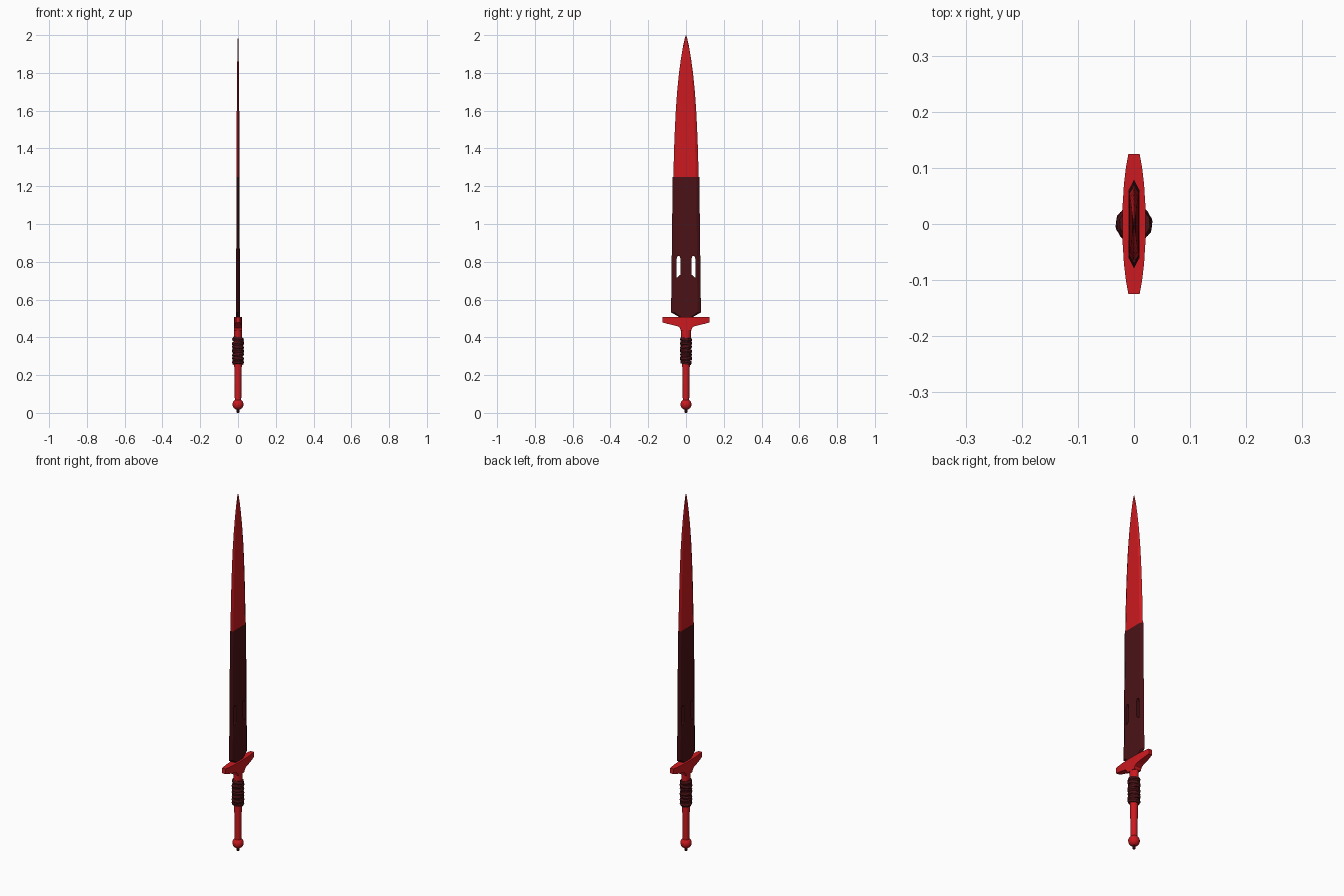
import bpy, bmesh, math
from mathutils import Matrix, Vector

if "Cube" in bpy.data.objects:
    bpy.data.objects.remove(bpy.data.objects["Cube"])


def material(name, color):
    m = bpy.data.materials.new(name)
    m.diffuse_color = (*color, 1)
    m.use_nodes = True
    m.node_tree.nodes["Principled BSDF"].inputs["Base Color"].default_value = m.diffuse_color
    return m


RED = material("red", (0.6, 0.01, 0.014))
DARK = material("dark_red", (0.07, 0.006, 0.008))


def finish(bm, name, mat, smooth=None):
    bmesh.ops.recalc_face_normals(bm, faces=bm.faces)
    me = bpy.data.meshes.new(name)
    bm.to_mesh(me)
    bm.free()
    ob = bpy.data.objects.new(name, me)
    bpy.context.collection.objects.link(ob)
    if mat:
        me.materials.append(mat)
    if smooth:
        bpy.ops.object.select_all(action='DESELECT')
        ob.select_set(True)
        bpy.context.view_layer.objects.active = ob
        bpy.ops.object.shade_smooth_by_angle(angle=math.radians(smooth))
    return ob


def loft(name, rings, mat, smooth=None):
    """Skin a list of equal-sized point rings and cap both ends."""
    bm = bmesh.new()
    vs = [[bm.verts.new(p) for p in r] for r in rings]
    n = len(vs[0])
    for a, b in zip(vs, vs[1:]):
        for i in range(n):
            j = (i + 1) % n
            bm.faces.new((a[i], a[j], b[j], b[i]))
    bm.faces.new(vs[0])
    bm.faces.new(vs[-1])
    return finish(bm, name, mat, smooth)


def blade_ring(z, w, t):
    f = w * 0.77
    return [(0, w, z), (-t, f, z), (-t, -f, z), (0, -w, z), (t, -f, z), (t, f, z)]


def round_ring(z, rx, ry, n=16):
    return [(rx * math.cos(2 * math.pi * i / n), ry * math.sin(2 * math.pi * i / n), z)
            for i in range(n)]


# Red upper blade with curved tip
loft("blade_tip", [blade_ring(*s) for s in (
    (1.25, .067, .0085), (1.4, .063, .0078), (1.5, .059, .0072), (1.6, .054, .0066),
    (1.7, .047, .0058), (1.8, .037, .0048), (1.88, .026, .0037), (1.94, .016, .0025),
    (1.98, .007, .0014), (2.0, .0005, .0003))], RED)

# Dark lower blade with shoulders
lower = loft("lower_blade", [blade_ring(*s) for s in (
    (.495, .025, .009), (.51, .04, .0095), (.532, .079, .0095), (1.25, .0705, .009))], DARK)

# Two see-through slots cut in the lower blade
slot = [(.05, .715), (.05, .815), (.045, .83), (.034, .83), (.029, .815), (.029, .732)]
for s, side in ((-1, "left"), (1, "right")):
    cutter = loft("slot_cutter_" + side,
                  [[(x, s * y, z) for y, z in slot] for x in (-.05, .05)], None)
    cutter.hide_render = True
    cutter.hide_set(True)
    mod = lower.modifiers.new("slot_" + side, 'BOOLEAN')
    mod.object = cutter
    mod.operation = 'DIFFERENCE'
    mod.solver = 'EXACT'
bpy.context.view_layer.update()
cut = bpy.data.meshes.new_from_object(
    lower.evaluated_get(bpy.context.evaluated_depsgraph_get()))
lower.modifiers.clear()
lower.data = cut
for ob in [o for o in bpy.data.objects if o.name.startswith("slot_cutter")]:
    bpy.data.objects.remove(ob)

# Crossguard: y, underside z, half thickness, mirrored about the centre
half = [(.125, .479, .01), (.1, .472, .0145), (.07, .465, .018),
        (.045, .459, .0195), (.032, .45, .0205), (.027, .435, .0205)]
stations = [(-y, z, t) for y, z, t in half] + half[::-1]
loft("crossguard", [[(-t, y, z), (t, y, z), (t, y, .508), (-t, y, .508)]
                    for y, z, t in stations], RED, 30)

# Collar under the guard
loft("collar", [round_ring(z, rx, ry) for z, rx, ry in (
    (.39, .02, .025), (.44, .02, .027), (.46, .02, .03))], RED, 40)

# Handle core
loft("handle", [round_ring(z, r, r) for z, r in (
    (.06, .017), (.15, .018), (.25, .02), (.4, .021))], RED, 40)

# Wrapped cord: alternately tilted angular bands
N, M = 10, 6
bm = bmesh.new()
for k in range(7):
    z0 = .268 + k * .02
    tilt = math.radians(9 if k % 2 else -9)
    rot = (Matrix.Translation((0, 0, z0)) @ Matrix.Rotation(k * .9, 4, 'Z')
           @ Matrix.Rotation(tilt, 4, 'X'))
    R = .0235 + .001 * (k % 2)
    grid = []
    for i in range(N):
        a = 2 * math.pi * i / N
        row = []
        for j in range(M):
            b = 2 * math.pi * j / M
            r = R + .009 * math.cos(b)
            row.append(bm.verts.new(rot @ Vector((r * math.cos(a), r * math.sin(a),
                                                  .013 * math.sin(b)))))
        grid.append(row)
    for i in range(N):
        for j in range(M):
            i2, j2 = (i + 1) % N, (j + 1) % M
            bm.faces.new((grid[i][j], grid[i2][j], grid[i2][j2], grid[i][j2]))
finish(bm, "grip_wrap", DARK)

# Ball pommel and end stub
bm = bmesh.new()
bmesh.ops.create_uvsphere(bm, u_segments=20, v_segments=12, radius=.029,
                          matrix=Matrix.Translation((0, 0, .045)))
finish(bm, "pommel", RED, 40)
loft("pommel_stub", [round_ring(z, r, r, 10) for z, r in (
    (0, .006), (.005, .008), (.022, .008))], DARK, 30)
